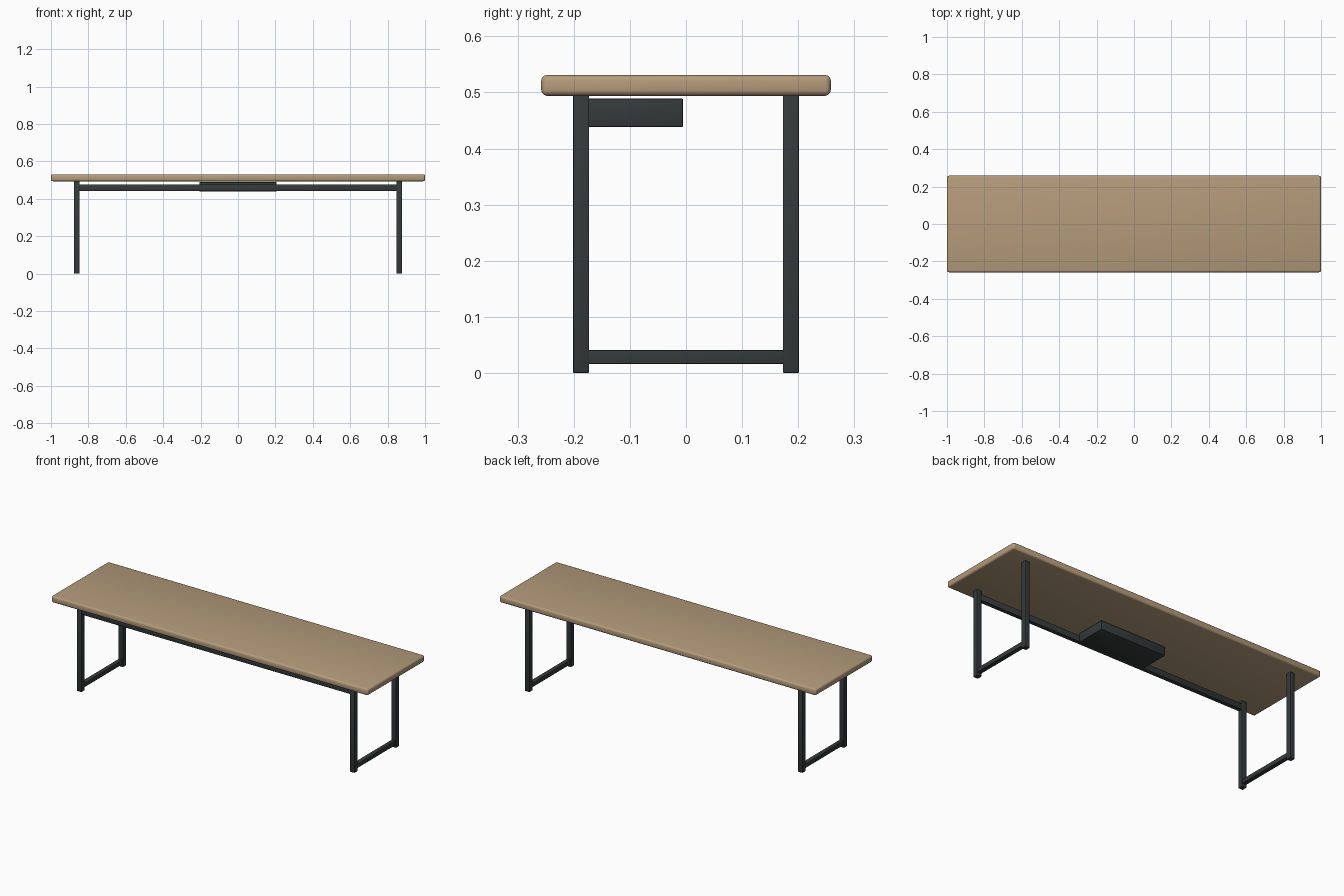
import bpy
import math

if "Cube" in bpy.data.objects:
    bpy.data.objects.remove(bpy.data.objects["Cube"])


def material(name, rgb):
    m = bpy.data.materials.new(name)
    m.diffuse_color = (*rgb, 1)
    m.use_nodes = True
    m.node_tree.nodes["Principled BSDF"].inputs["Base Color"].default_value = m.diffuse_color
    return m


WOOD = material("wood", (0.46, 0.33, 0.20))
METAL = material("dark_metal", (0.035, 0.042, 0.042))


def box(name, x, y, z, mat, bevel, segments=2):
    """Bevelled box from (min, max) ranges."""
    ranges = (x, y, z)
    bpy.ops.mesh.primitive_cube_add(size=1, location=[(a + b) / 2 for a, b in ranges])
    ob = bpy.context.object
    ob.name = name
    ob.scale = [b - a for a, b in ranges]
    bpy.ops.object.transform_apply(location=False, rotation=False, scale=True)
    ob.data.materials.append(mat)
    mod = ob.modifiers.new("rounded_edges", 'BEVEL')
    mod.width = bevel
    mod.segments = segments
    bpy.ops.object.modifier_apply(modifier=mod.name)
    bpy.ops.object.shade_smooth_by_angle(angle=math.radians(35))
    return ob


# Tabletop
box("tabletop", (-1, 1), (-0.258, 0.258), (0.494, 0.531), WOOD, 0.01, 3)

# Legs and floor rails at both ends
LEG_X, LEG_Y, HALF = 0.862, 0.187, 0.0145
for side, sx in (("left", -1), ("right", 1)):
    cx = sx * LEG_X
    for end, sy in (("front", -1), ("back", 1)):
        cy = sy * LEG_Y
        box(f"{end}_{side}_leg", (cx - HALF, cx + HALF), (cy - HALF, cy + HALF),
            (0, 0.494), METAL, 0.002)
    box(f"{side}_floor_rail", (cx - 0.0125, cx + 0.0125), (-0.176, 0.176),
        (0.016, 0.041), METAL, 0.002)

# Long rail between the front legs
box("front_rail", (-0.85, 0.85), (-0.198, -0.174), (0.441, 0.476), METAL, 0.002)

# Shallow tray box behind the rail
box("under_tray", (-0.207, 0.207), (-0.177, -0.005), (0.438, 0.489), METAL, 0.003)
